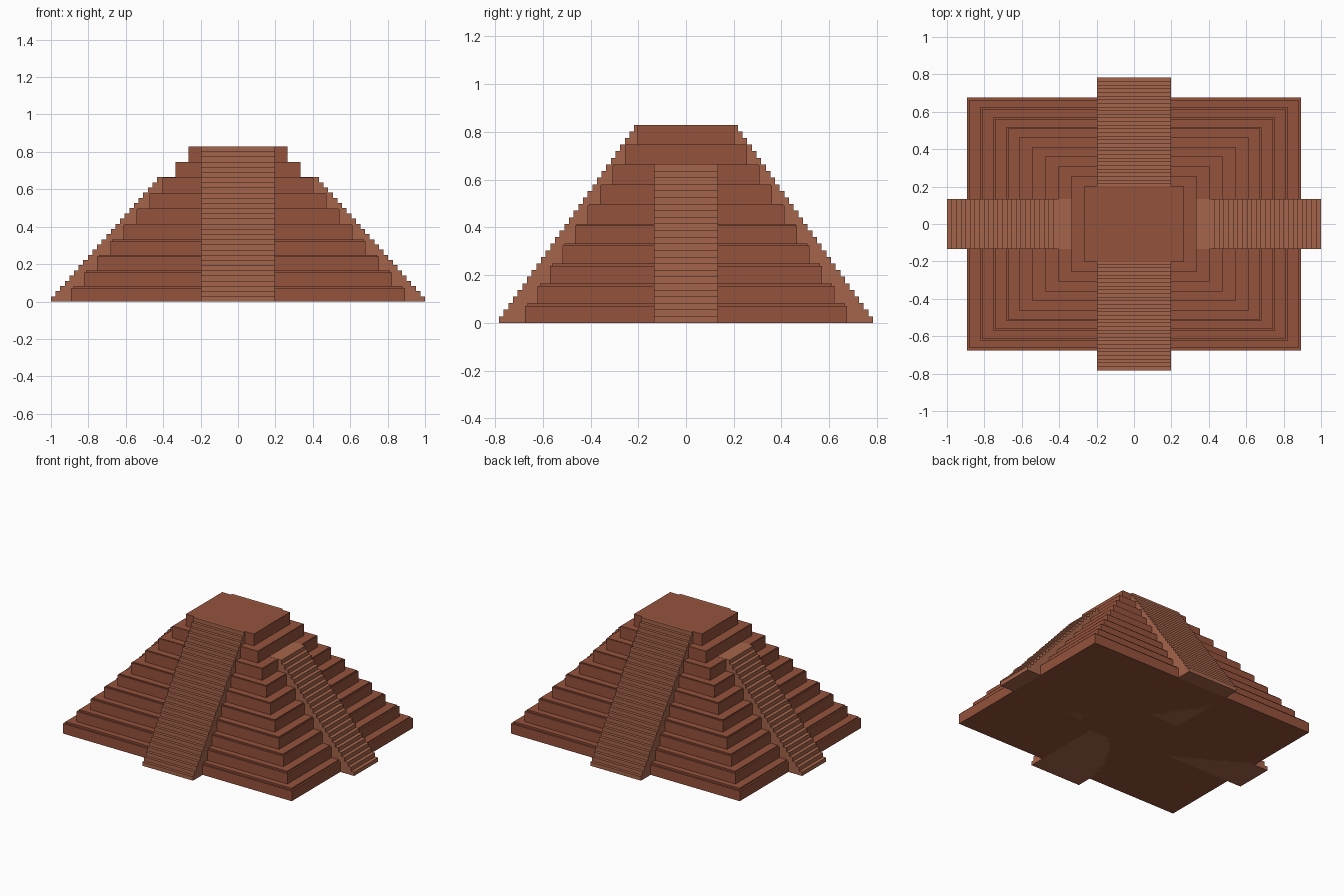
import bpy, bmesh
from math import pi
from mathutils import Matrix

if "Cube" in bpy.data.objects:
    bpy.data.objects.remove(bpy.data.objects["Cube"])

TIERS, H = 10, 0.083


def material(name, color):
    m = bpy.data.materials.new(name)
    m.diffuse_color = (*color, 1)
    m.use_nodes = True
    m.node_tree.nodes["Principled BSDF"].inputs["Base Color"].default_value = m.diffuse_color
    return m


STONE = material("red_stone", (0.30, 0.085, 0.045))
STEP = material("light_stone", (0.38, 0.13, 0.07))


def finish(name, bm, mat):
    bmesh.ops.recalc_face_normals(bm, faces=bm.faces)
    me = bpy.data.meshes.new(name)
    bm.to_mesh(me)
    bm.free()
    me.materials.append(mat)
    ob = bpy.data.objects.new(name, me)
    bpy.context.collection.objects.link(ob)


def box(bm, hx, hy, z0, z1):
    m = Matrix.Translation((0, 0, (z0 + z1) / 2)) @ Matrix.Diagonal((2 * hx, 2 * hy, z1 - z0, 1))
    bmesh.ops.create_cube(bm, size=1, matrix=m)


# Terraces: each is a block with a slightly inset cap, shrinking upward
for i in range(TIERS):
    t = i / (TIERS - 1)
    hx, hy = 0.892 - 0.627 * t, 0.675 - 0.472 * t
    lip = 0.011 * (1 - t) + 0.001
    bm = bmesh.new()
    box(bm, hx, hy, i * H, (i + 1) * H - lip)
    box(bm, hx - lip, hy - lip, (i + 1) * H - lip, (i + 1) * H)
    finish(f"terrace_{i + 1}", bm, STONE)


# Staircases: stepped side profile extruded across the width, then turned
def stair(name, outer, top_edge, inner, height, count, half_width, angle):
    run, rise = (outer - top_edge) / (count - 1), height / count
    prof = [(inner, 0), (outer, 0)]
    for k in range(count):
        x = outer - k * run
        if k:
            prof.append((x, k * rise))
        prof.append((x, (k + 1) * rise))
    prof.append((inner, height))
    bm = bmesh.new()
    face = bm.faces.new([bm.verts.new((x, -half_width, z)) for x, z in prof])
    ext = bmesh.ops.extrude_face_region(bm, geom=[face])
    moved = [g for g in ext["geom"] if isinstance(g, bmesh.types.BMVert)]
    bmesh.ops.translate(bm, verts=moved, vec=(0, 2 * half_width, 0))
    bmesh.ops.rotate(bm, verts=bm.verts, matrix=Matrix.Rotation(angle, 3, 'Z'))
    finish(name, bm, STEP)


for name, angle in (("front_stair", -pi / 2), ("back_stair", pi / 2)):
    stair(name, 0.783, 0.217, 0.20, TIERS * H, 30, 0.197, angle)
for name, angle in (("right_stair", 0), ("left_stair", pi)):
    stair(name, 1.0, 0.433, 0.33, 8 * H + 0.001, 24, 0.134, angle)
